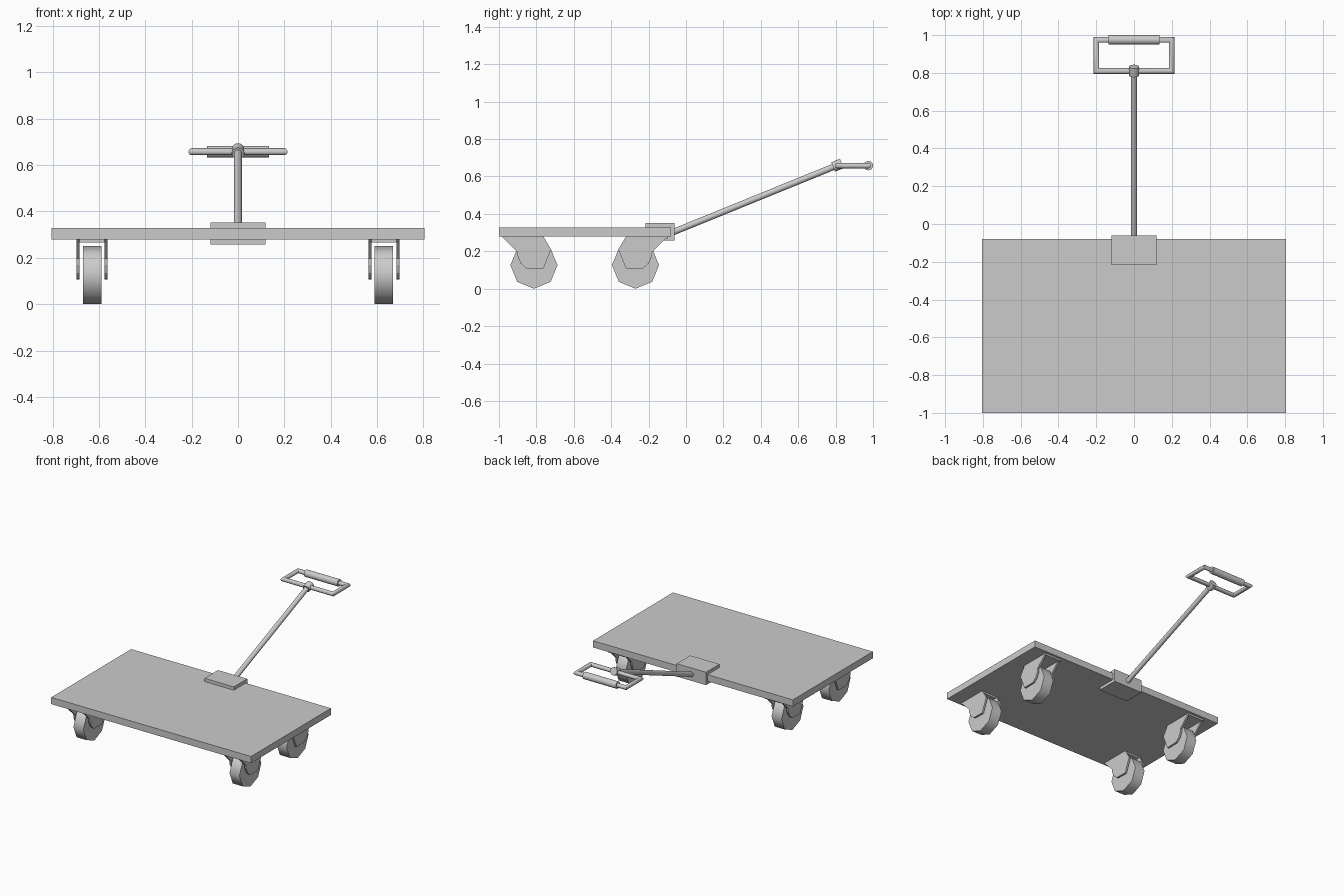
import bpy, bmesh, math
from mathutils import Vector

if "Cube" in bpy.data.objects:
    bpy.data.objects.remove(bpy.data.objects["Cube"])


def add_mesh(name, bm, smooth=None):
    bmesh.ops.recalc_face_normals(bm, faces=bm.faces)
    me = bpy.data.meshes.new(name)
    bm.to_mesh(me)
    bm.free()
    ob = bpy.data.objects.new(name, me)
    bpy.context.collection.objects.link(ob)
    if smooth:
        bpy.ops.object.select_all(action='DESELECT')
        ob.select_set(True)
        bpy.context.view_layer.objects.active = ob
        bpy.ops.object.shade_smooth_by_angle(angle=math.radians(smooth))
    return ob


def box(name, lo, hi):
    bm = bmesh.new()
    bmesh.ops.create_cube(bm, size=1)
    for v in bm.verts:
        v.co = Vector([lo[i] + (v.co[i] + 0.5) * (hi[i] - lo[i]) for i in range(3)])
    return add_mesh(name, bm)


def rod(name, a, b, r, sides=24, smooth=40):
    a, b = Vector(a), Vector(b)
    bm = bmesh.new()
    bmesh.ops.create_cone(bm, cap_ends=True, segments=sides, radius1=r, radius2=r,
                          depth=(b - a).length)
    q = (b - a).to_track_quat('Z', 'Y')
    for v in bm.verts:
        v.co = q @ v.co + (a + b) / 2
    return add_mesh(name, bm, smooth)


def side_plate(name, profile, x0, x1):
    bm = bmesh.new()
    face = bm.faces.new([bm.verts.new((x0, y, z)) for y, z in profile])
    ext = bmesh.ops.extrude_face_region(bm, geom=[face])
    for v in ext['geom']:
        if isinstance(v, bmesh.types.BMVert):
            v.co.x = x1
    return add_mesh(name, bm)


# Deck and tow bracket
box("deck", (-0.805, -1.0, 0.279), (0.805, -0.08, 0.328))
box("tow_bracket", (-0.118, -0.217, 0.258), (0.118, -0.062, 0.352))

# Casters: fork profile is (offset from axle, height), long side outward
fork = [(-0.172, 0.28), (-0.09, 0.198), (-0.086, 0.17), (-0.07, 0.135),
        (-0.04, 0.109), (0.05, 0.107), (0.092, 0.21), (0.05, 0.28)]
for sx, side in ((-1, "left"), (1, "right")):
    for y, d, end in ((-0.813, 1, "front"), (-0.27, -1, "rear")):
        cx = sx * 0.629
        tag = end + "_" + side
        rod("wheel_" + tag, (cx - 0.04, y, 0.126), (cx + 0.04, y, 0.126), 0.126, 8, 50)
        pts = [(y + d * o, z) for o, z in fork]
        side_plate("fork_outer_" + tag, pts, cx - 0.067, cx - 0.054)
        side_plate("fork_inner_" + tag, pts, cx + 0.054, cx + 0.067)
        ys = sorted((y - d * 0.172, y + d * 0.05))
        box("fork_top_" + tag, (cx - 0.067, ys[0] + 0.012, 0.266),
            (cx + 0.067, ys[1], 0.28))

# Tow pole and collar
start, tip = Vector((0, -0.09, 0.294)), Vector((0, 0.81, 0.66))
axis = (tip - start).normalized()
rod("tow_pole", start, tip, 0.017)
rod("pole_collar", tip - axis * 0.025, tip + axis * 0.025, 0.027)

# Handle frame: mitred tube loop
cu = bpy.data.curves.new("handle_frame", 'CURVE')
cu.dimensions = '3D'
cu.bevel_depth = 0.015
cu.bevel_resolution = 4
sp = cu.splines.new('POLY')
loop = [(-0.199, 0.81), (0.199, 0.81), (0.199, 0.975), (-0.199, 0.975)]
sp.points.add(len(loop) - 1)
for p, (x, y) in zip(sp.points, loop):
    p.co = (x, y, 0.658, 1)
sp.use_cyclic_u = True
frame = bpy.data.objects.new("handle_frame", cu)
bpy.context.collection.objects.link(frame)
bpy.ops.object.select_all(action='DESELECT')
frame.select_set(True)
bpy.context.view_layer.objects.active = frame
bpy.ops.object.convert(target='MESH')
# mitre scaling is restored by fitting the tube to its true outer size
me = frame.data
hx = max(abs(v.co.x) for v in me.vertices)
if abs(hx - 0.214) > 0.002:
    for v in me.vertices:
        s = 1 if v.co.x > 0 else -1
        m = min((0.81, 0.975), key=lambda y: abs(y - v.co.y))
        ox, k = v.co.x - s * 0.199, 0.015 / (hx - 0.199)
        v.co.x = s * 0.199 + ox * k
        v.co.y = m + (v.co.y - m) * k
bpy.ops.object.shade_smooth_by_angle(angle=math.radians(40))

# Hand grip
rod("hand_grip", (-0.134, 0.975, 0.658), (0.134, 0.975, 0.658), 0.025)
